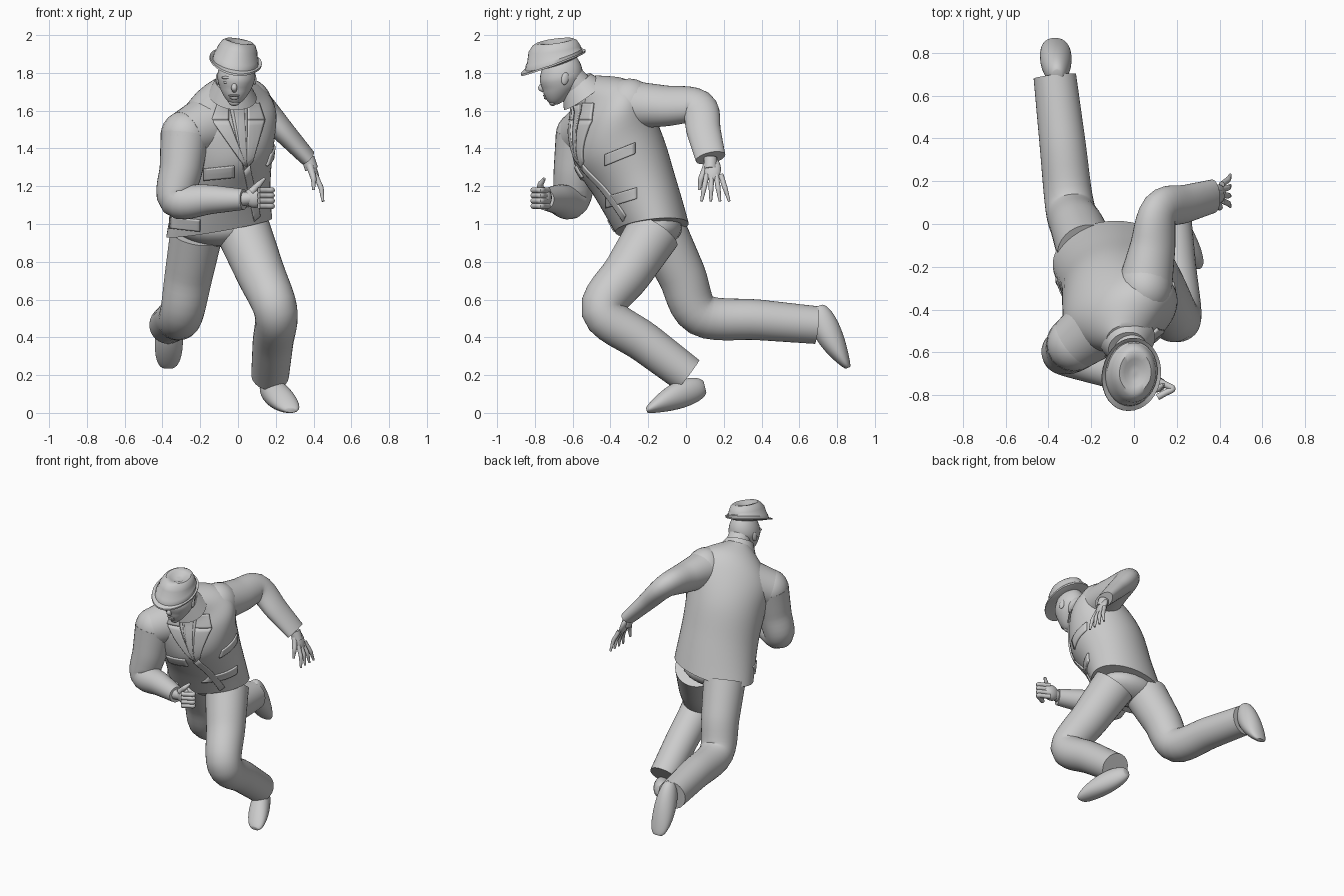
import bpy, bmesh
from math import sin, cos, pi, radians
from mathutils import Vector, Matrix, Euler
from mathutils.bvhtree import BVHTree

default_cube = bpy.data.objects.get("Cube")
if default_cube:
    bpy.data.objects.remove(default_cube, do_unlink=True)

shade = .6
grey = bpy.data.materials.new("plain_grey")
grey.use_nodes = True
grey.diffuse_color = (shade, shade, shade, 1)
grey.node_tree.nodes["Principled BSDF"].inputs["Base Color"].default_value = grey.diffuse_color
parts = []


def finish(name, bm):
    bmesh.ops.recalc_face_normals(bm, faces=bm.faces)
    mesh = bpy.data.meshes.new(name)
    bm.to_mesh(mesh)
    bm.free()
    mesh.materials.append(grey)
    part = bpy.data.objects.new(name, mesh)
    bpy.context.collection.objects.link(part)
    parts.append(part)
    return part


def oval(centre, across, along, count=32):
    angles = [2 * pi * k / count for k in range(count)]
    return [centre + across * cos(a) + along * sin(a) for a in angles]


def skin(name, rings):
    """Bridge rings of points and cap both ends."""
    bm = bmesh.new()
    loops = [[bm.verts.new(point) for point in ring] for ring in rings]
    for lower, upper in zip(loops, loops[1:]):
        for k in range(len(lower)):
            bm.faces.new((lower[k - 1], lower[k], upper[k], upper[k - 1]))
    bm.faces.new(loops[0])
    bm.faces.new(loops[-1])
    return finish(name, bm)


def tilted(yaw, roll, pitch):
    """Turn about the vertical, then raise the left side, then lower the front."""
    return Euler((radians(pitch), radians(-roll), radians(yaw)), 'XYZ').to_matrix()


def spline(rows, steps=6):
    """Smooth curve through the rows, every column alike."""
    rows = [Vector(row) for row in rows]
    padded = [rows[0]] + rows + [rows[-1]]
    curve = []
    for before, start, end, after in zip(padded, padded[1:], padded[2:], padded[3:]):
        leave, arrive = (end - before) / 2, (after - start) / 2
        for k in range(steps):
            t = k / steps
            ease = t * t * (3 - 2 * t)
            curve.append(start.lerp(end, ease) + leave * t * (1 - t) ** 2 - arrive * t * t * (1 - t))
    return curve + [rows[-1]]


def limb(name, joints, radii, flat=1):
    """Tapering tube through the joints, flattened towards its end."""
    joints = [Vector(joint) for joint in joints]
    side = Vector((1, 0, 0))
    if len(joints) > 2:
        side = (joints[1] - joints[0]).cross(joints[2] - joints[1])
    knots = [Vector((*joint, radius)) for joint, radius in zip(joints, radii)]
    rows = [knots[0]]
    for start, end in zip(knots, knots[1:]):
        rows += [(start + end) / 2, end]
    curve = spline(rows)
    last = len(curve) - 1
    rings = []
    for k, row in enumerate(curve):
        along = curve[min(k + 1, last)].xyz - curve[max(k - 1, 0)].xyz
        across = (side - side.project(along)).normalized()
        depth = along.cross(across).normalized()
        squash = 1 + (flat - 1) * k / last
        rings.append(oval(row.xyz, across * row.w * squash, depth * row.w))
    return skin(name, rings)


def blob(name, centre, size, turn=(0, 0, 0)):
    bm = bmesh.new()
    place = Matrix.LocRotScale(Vector(centre), Euler([radians(a) for a in turn]), Vector(size))
    bmesh.ops.create_uvsphere(bm, u_segments=20, v_segments=12, radius=1, matrix=place)
    return finish(name, bm)


# Jacket body: rows of y, z, half width, half depth; it twists and leans with height
body = [(-.18, .98, .285, .195), (-.27, 1.2, .265, .215), (-.36, 1.4, .27, .24),
        (-.42, 1.57, .28, .2), (-.46, 1.68, .2, .14), (-.54, 1.74, .08, .08)]
rings = []
for y, z, width, depth in spline(body):
    rise = z - body[0][1]
    turn = tilted(5 + 40 * rise, 10 + 10 * rise, 5 + 35 * rise)
    rings.append(oval(Vector((rise / 15 - .1, y, z)), turn.col[0] * width, turn.col[1] * depth, 48))
jacket = skin("jacket_body", rings)

turn = tilted(25, 8, 35)
rings = []
for k in range(5):
    radius = .13 - .01 * k
    rings.append(oval(Vector((-.03, -.54 - k / 100, 1.68 + k / 60)), turn.col[0] * radius, turn.col[1] * radius))
skin("collar", rings)

# Sleeves with round shoulders
left_shoulder, left_wrist = (.05, -.3, 1.63), Vector((.37, .13, 1.35))
right_shoulder, right_wrist = (-.28, -.56, 1.47), Vector((.03, -.75, 1.13))
blob("left_shoulder", left_shoulder, (.13, .14, .14))
blob("right_shoulder", right_shoulder, (.13, .13, .13))
limb("right_shoulder_yoke", ((-.1, -.42, 1.55), right_shoulder), (.17, .13))
limb("left_sleeve", (left_shoulder, (.12, .06, 1.62), left_wrist), (.13, .1, .08), .55)
limb("right_sleeve", (right_shoulder, (-.32, -.61, 1.13), right_wrist), (.13, .1, .055))

# Trousers
blob("trouser_seat", (-.1, -.17, .98), (.22, .15, .1))
limb("left_trouser_leg", ((.03, -.17, .96), (.2, -.44, .54), (.17, .01, .2)), (.145, .115, .1))
limb("right_trouser_leg", ((-.22, -.13, .95), (-.3, .08, .52), (-.37, .69, .465)), (.14, .115, .1))


# Shoes: straight sole from heel to toe, instep falling towards the toe
def shoe(name, heel, toe):
    heel, toe, across = Vector(heel), Vector(toe), Vector((1, 0, 0))
    up = (toe - heel).cross(across).normalized()
    rings = []
    for k in range(25):
        t = (1 - cos(pi * k / 24)) / 2
        height = .08 - .045 * t * t
        rounding = sin(pi * (.01 + .98 * t)) ** .3
        rings.append(oval(heel.lerp(toe, t) + up * height, across * (.065 + t / 60) * rounding, up * height * rounding))
    skin(name, rings)


shoe("left_shoe", (.15, .12, .06), (.28, -.2, -.02))
shoe("right_shoe", (-.36, .77, .59), (-.37, .89, .25))

# Neck and head: jaw narrows downwards and sits forward
limb("neck", ((-.03, -.5, 1.65), (-.01, -.62, 1.78)), (.085, .075))
turn = tilted(0, -4, 8)
rings = []
for k in range(25):
    t = .01 + .98 * k / 24
    swell = sin(pi * t) ** .5 * (.8 + .2 * min(1, 2 * t))
    centre = Vector((-.02 + t / 50, -.69 + .03 * min(1, 3 * t), 1.63 + .29 * t))
    rings.append(oval(centre, turn.col[0] * swell / 10, turn.col[1] * swell * .115))
skin("head", rings)

face = Vector((-.02, -.755, 1.75))
limb("nose", (face, face + Vector((0, -.012, -.03)), face + Vector((0, .005, -.045))), (.01, .016, .012))
blob("upper_lip", face + Vector((0, .012, -.07)), (.03, .014, .007))
blob("lower_lip", face + Vector((0, .016, -.083)), (.026, .014, .008))
blob("chin", face + Vector((0, .05, -.105)), (.03, .02, .02))
for side, word in ((1, "left"), (-1, "right")):
    blob(word + "_eye", face + Vector((side * .04, .01, 0)), (.017, .011, .008))
    blob(word + "_brow", face + Vector((side * .04, .005, .025)), (.03, .014, .008), (0, 0, side * 15))
    blob(word + "_ear", face + Vector((side * .095 + .01, .115, .02)), (.011, .02, .034), (-12, 0, side * 18))

# Hat: curled brim, band and pinched crown, tipped forward
turn = tilted(0, -10, 17)
hat_profile = [(.1, 0), (.14, -.01), (.14, 0), (.122, .01), (.12, .035), (.115, .04),
               (.105, .08), (.09, .11), (.075, .12), (.05, .115), (.03, .1), (.01, .1)]
rings = []
for radius, height in hat_profile:
    ring = oval(Vector((0, height / 3, height)), Vector((radius, 0, 0)), Vector((0, radius * 1.3, 0)))
    for point in ring:
        front = max(0, -point.y)
        if height > .1:
            point.x *= 1 - 3 * front
        if height > .05:
            point.z -= point.y / 6
        if radius > .13:
            point.z += point.x ** 2 + max(0, point.y) / 9
    rings.append([turn @ point + Vector((-.015, -.7, 1.85)) for point in ring])
skin("hat", rings)

# Left hand: open, fingers spread
blob("left_palm", left_wrist + Vector((.025, .01, -.06)), (.022, .045, .07), (0, -24, 0))
limb("left_wrist", (left_wrist, left_wrist + Vector((.02, 0, -.06))), (.035, .035))
for k in range(4):
    knuckle = left_wrist + Vector((.04, .025 * k - .02, -.09))
    fan = Vector((0, .012 * k - .014, -.07))
    limb(f"left_finger_{k}", (knuckle, knuckle + fan + Vector((.03, 0, 0)), knuckle + fan * 2 + Vector((.04, 0, 0))),
         (.014, .013, .007))
thumb = left_wrist + Vector((.01, -.02, -.04))
limb("left_thumb", (thumb, thumb + Vector((.02, -.03, -.07)), thumb + Vector((.02, -.04, -.13))), (.02, .015, .007))

# Right hand: closed fist, thumb up
fist = right_wrist + Vector((.06, 0, .01))
blob("right_palm", fist, (.06, .04, .055))
limb("right_wrist", (right_wrist - Vector((.03, 0, 0)), fist), (.036, .036))
for k in range(4):
    knuckle = fist + Vector((.02, .02, .028 * k - .045))
    limb(f"right_finger_{k}", (knuckle, knuckle + Vector((.07, -.04, 0)), knuckle + Vector((0, -.08, 0))),
         (.015, .015, .015))
thumb = fist + Vector((-.02, -.02, .03))
limb("right_thumb", (thumb, thumb + Vector((.04, 0, .04)), thumb + Vector((.07, .02, .07))), (.02, .016, .008))

# Cloth details laid onto the jacket
tree = BVHTree.FromPolygons([v.co for v in jacket.data.vertices], [p.vertices[:] for p in jacket.data.polygons])


def patch(name, corners, lift, from_left=False, cells=8):
    """Quad drawn on the front (x, z) or left side (y, z) and dropped on the jacket."""
    ray = Vector((-1, 0, 0)) if from_left else Vector((0, 1, 0))
    a, b, c, d = (Vector(corner) for corner in corners)
    bm = bmesh.new()
    grid = {}
    for i in range(cells + 1):
        for j in range(cells + 1):
            spot = a.lerp(b, i / cells).lerp(d.lerp(c, i / cells), j / cells)
            start = Vector((0, spot.x, spot.y)) if from_left else Vector((spot.x, 0, spot.y))
            hit = tree.ray_cast(start - ray * 2, ray)[0]
            if hit:
                grid[i, j] = bm.verts.new(hit - ray * lift)
    for i, j in list(grid):
        quad = [grid.get(key) for key in ((i, j), (i + 1, j), (i + 1, j + 1), (i, j + 1))]
        if all(quad):
            bm.faces.new(quad)
    thickness = finish(name, bm).modifiers.new("thickness", 'SOLIDIFY')
    thickness.thickness = .014
    thickness.offset = 0


def pocket(name, u, v, tilt, from_left=False):
    corners = [(u + du, v + dv + du * tilt) for du, dv in ((-.08, .03), (.08, .03), (.08, -.03), (-.08, -.03))]
    patch(name, corners, .003, from_left)


neck, notch, button, hem = 1.64, 1.55, Vector((.045, 1.3)), Vector((.1, 1.03))
inner, outer, edge = .05, .14, Vector((.03, .03))
patch("shirt_front", ((-inner, neck), (inner, neck), button, button - edge / 2), .002)
patch("tie", ((-edge.x, neck), (edge.x, neck), button, button - edge / 2), .007)
for side, word in ((1, "left"), (-1, "right")):
    patch(word + "_collar_flap", ((side * inner, neck), (side * .11, neck), (side * outer, notch), (side * inner, notch)), .01)
    patch(word + "_lapel", ((side * inner, notch), (side * outer, notch), button + Vector((side * edge.x, edge.y)), button), .008)
patch("front_edge", (button - edge / 2, button + edge / 2, hem + edge / 2, hem - edge / 2), .004)
pocket("right_chest_pocket", -.1, 1.27, .1)
pocket("right_hip_pocket", -.28, 1, -.1)
pocket("left_chest_pocket", -.35, 1.37, .4, True)
pocket("left_hip_pocket", -.34, 1.14, .3, True)

# Smooth shading with crisp edges
bpy.ops.object.select_all(action='DESELECT')
for part in parts:
    part.select_set(True)
bpy.context.view_layer.objects.active = jacket
bpy.ops.object.shade_smooth_by_angle(angle=radians(40))
